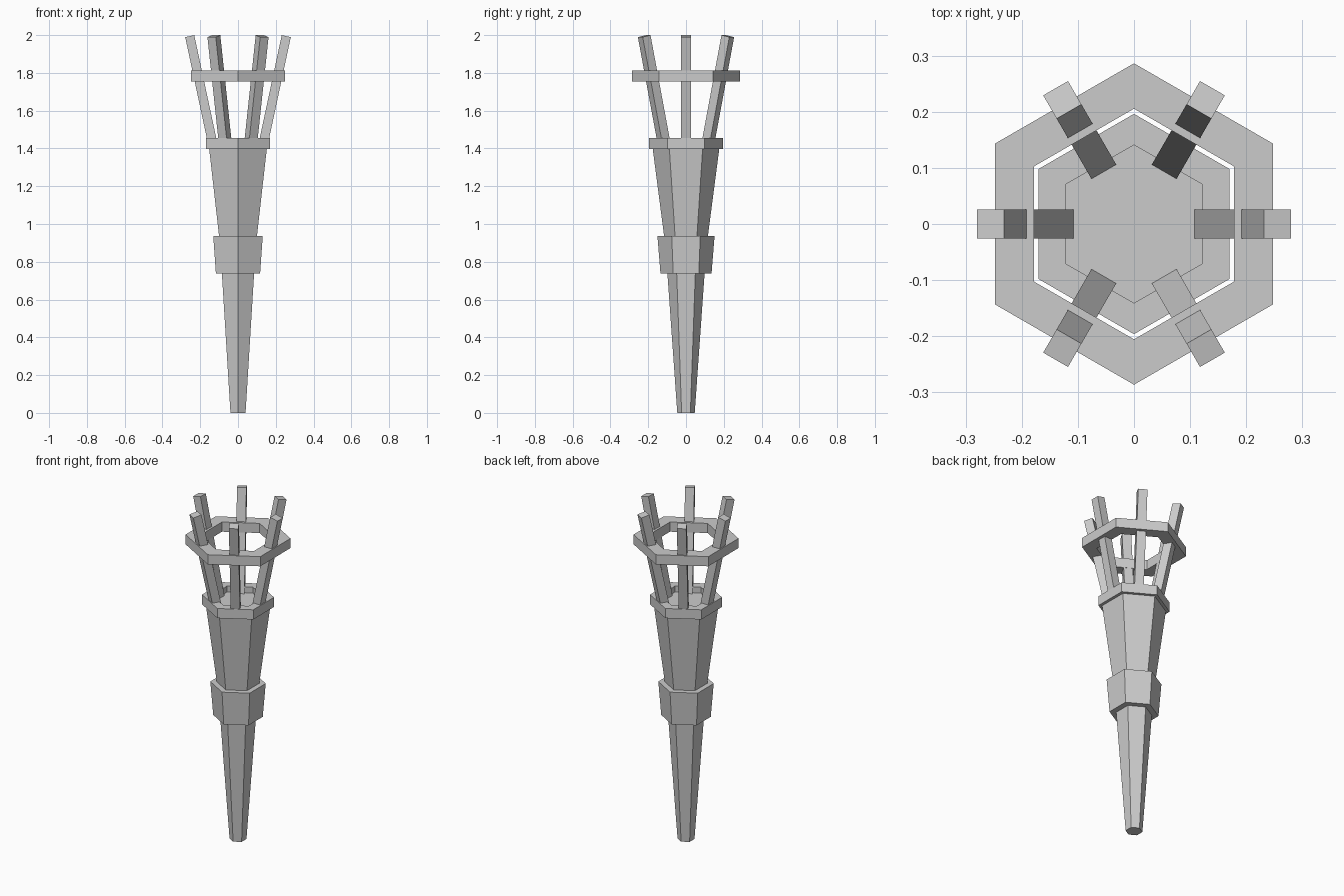
import bpy, bmesh
from math import sin, cos, radians
from mathutils import Matrix, Vector

if "Cube" in bpy.data.objects:
    bpy.data.objects.remove(bpy.data.objects["Cube"])

C30 = cos(radians(30))


def finish(bm, name):
    bmesh.ops.recalc_face_normals(bm, faces=bm.faces)
    mesh = bpy.data.meshes.new(name)
    bm.to_mesh(mesh)
    bm.free()
    obj = bpy.data.objects.new(name, mesh)
    bpy.context.collection.objects.link(obj)
    return obj


def hex_loft(name, profile, closed=False):
    """Six-sided loft of (apothem, z) points; closed makes a ring, else ends are capped."""
    bm = bmesh.new()
    rings = []
    for a, z in profile:
        rings.append([bm.verts.new((a / C30 * cos(radians(30 + 60 * i)),
                                    a / C30 * sin(radians(30 + 60 * i)), z))
                      for i in range(6)])
    pairs = list(zip(rings, rings[1:]))
    if closed:
        pairs.append((rings[-1], rings[0]))
    else:
        bm.faces.new(rings[0])
        bm.faces.new(rings[-1])
    for lo, hi in pairs:
        for i in range(6):
            j = (i + 1) % 6
            bm.faces.new((lo[i], lo[j], hi[j], hi[i]))
    return finish(bm, name)


def hex_ring(name, inner, outer, z0, z1):
    return hex_loft(name, [(inner, z0), (outer, z0), (outer, z1), (inner, z1)], True)


# Tapered handle, flaring more above the grip
hex_loft("handle", [(0.04, 0), (0.094, 0.88), (0.155, 1.42)])

# Grip sleeve around the handle
hex_loft("sleeve", [(0.117, 0.737), (0.131, 0.937)])

# Collar at the handle top and the wider basket hoop
hex_ring("collar", 0.122, 0.17, 1.398, 1.456)
hex_ring("basket_hoop", 0.178, 0.248, 1.755, 1.813)

# Six outward-leaning prongs, one on each flat
bottom, top = Vector((0.131, 0, 1.412)), Vector((0.2555, 0, 1.9945))
axis = top - bottom
tilt = axis.to_track_quat('Z', 'Y').to_matrix().to_4x4()
for i in range(6):
    bm = bmesh.new()
    bmesh.ops.create_cube(bm, size=1)
    lean = Matrix.Translation((bottom + top) / 2) @ Matrix.Rotation(axis.angle(Vector((0, 0, 1))), 4, 'Y')
    size = Matrix.Diagonal((0.049, 0.051, axis.length, 1))
    bm.transform(Matrix.Rotation(radians(60 * i), 4, 'Z') @ lean @ size)
    finish(bm, f"prong_{i + 1}")
